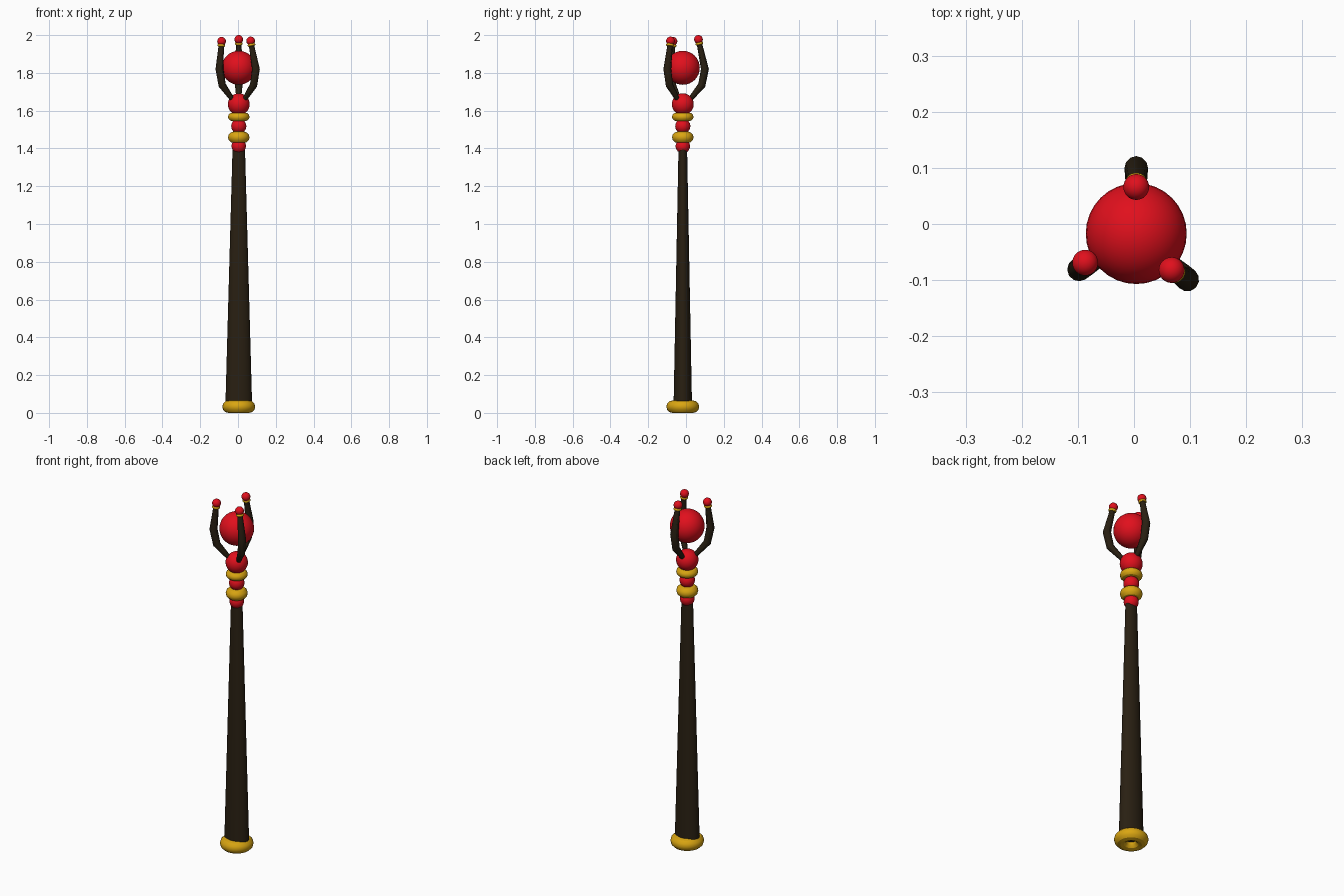
import bpy
from mathutils import Vector

if "Cube" in bpy.data.objects:
    bpy.data.objects.remove(bpy.data.objects["Cube"])

AX = Vector((0.004, -0.017, 0))  # staff axis


def material(name, rgb):
    m = bpy.data.materials.new(name)
    m.diffuse_color = (*rgb, 1)
    m.use_nodes = True
    m.node_tree.nodes["Principled BSDF"].inputs["Base Color"].default_value = m.diffuse_color
    return m


WOOD = material("dark_wood", (0.022, 0.014, 0.006))
RED = material("red", (0.75, 0.005, 0.012))
GOLD = material("gold", (0.70, 0.38, 0.006))


def finish(name, mat):
    ob = bpy.context.object
    ob.name = name
    ob.data.materials.append(mat)
    bpy.ops.object.shade_smooth_by_angle()
    return ob


def ball(name, loc, r):
    bpy.ops.mesh.primitive_uv_sphere_add(segments=32, ring_count=16, radius=r, location=loc)
    return finish(name, RED)


def ring(name, loc, outer, minor, direction=Vector((0, 0, 1))):
    bpy.ops.mesh.primitive_torus_add(
        major_segments=32, minor_segments=12, major_radius=outer - minor,
        minor_radius=minor, location=loc,
        rotation=direction.to_track_quat('Z', 'Y').to_euler())
    return finish(name, GOLD)


def at(z):
    return AX + Vector((0, 0, z))


# Tapered oval shaft
bpy.ops.mesh.primitive_cone_add(vertices=32, radius1=0.071, radius2=0.033,
                                depth=1.37, location=at(0.715))
shaft = finish("shaft", WOOD)
shaft.scale.y = 0.69

# Gold rings and red beads stacked on the axis
ring("base_ring", at(0.033), 0.087, 0.033)
ring("lower_collar", at(1.459), 0.057, 0.030)
ring("upper_collar", at(1.567), 0.057, 0.022)
ball("lower_bead", at(1.412), 0.038)
ball("middle_bead", at(1.518), 0.040)
ball("claw_hub", at(1.634), 0.058)
ball("orb", at(1.827), 0.090)


# Claws: bent tapering prongs with a gold band and red tip
def claw(name, elbow, tip):
    e = Vector((*elbow, 0)) - AX
    end = Vector(tip)
    points = [(AX + e * 0.30 + Vector((0, 0, 1.655)), 0.012),
              (AX + e * 0.86 + Vector((0, 0, 1.735)), 0.020),
              (AX + e + Vector((0, 0, 1.82)), 0.021)]
    direction = (end - points[-1][0]).normalized()
    points.append((end - direction * 0.018, 0.014))
    cu = bpy.data.curves.new(name, 'CURVE')
    cu.dimensions = '3D'
    cu.bevel_depth = 1
    cu.bevel_resolution = 4
    cu.use_fill_caps = True
    sp = cu.splines.new('POLY')
    sp.points.add(len(points) - 1)
    for p, (co, r) in zip(sp.points, points):
        p.co = (*co, 1)
        p.radius = r
    ob = bpy.data.objects.new(name, cu)
    bpy.context.collection.objects.link(ob)
    bpy.ops.object.select_all(action='DESELECT')
    bpy.context.view_layer.objects.active = ob
    ob.select_set(True)
    bpy.ops.object.convert(target='MESH')
    finish(name, WOOD)
    ring(name + "_band", end - direction * 0.022, 0.021, 0.007, direction)
    ball(name + "_tip", end, 0.023)


claw("back_claw", (0.004, 0.100), (0.004, 0.066, 1.977))
claw("left_claw", (-0.098, -0.081), (-0.087, -0.069, 1.967))
claw("right_claw", (0.095, -0.099), (0.067, -0.082, 1.969))
